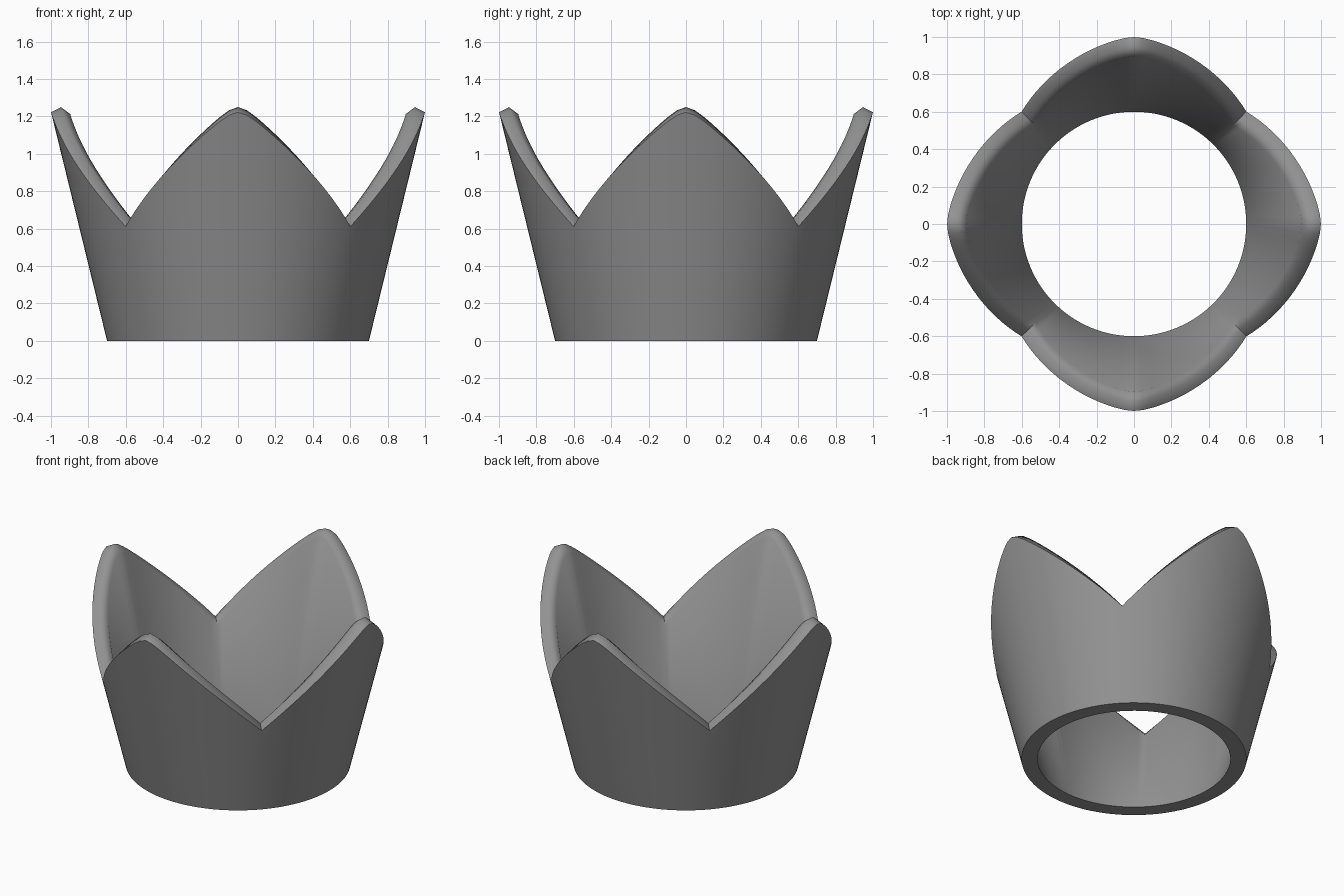
import bpy, bmesh, math

cube = bpy.data.objects.get("Cube")
if cube:
    bpy.data.objects.remove(cube, do_unlink=True)

SEGMENTS = 128
POINTS = 4
FLARE = 0.245      # outward lean of the wall per unit of height
OUTER, INNER = 0.70, 0.60


def crest_height(angle):
    """Straight slopes between rounded peaks and sharp valleys."""
    spacing = 2 * math.pi / POINTS
    off = abs((angle + spacing / 2) % spacing - spacing / 2)
    return 1.2935 - 0.0145 * math.hypot(math.degrees(off), 3)


def wall_section(angle):
    """Closed wall section as (radius, height) pairs."""
    top = crest_height(angle)
    out_z, in_z = top - 0.028, top - 0.037
    return [(OUTER, 0),
            (OUTER + FLARE * out_z, out_z),
            ((OUTER + INNER) / 2 + FLARE * top - 0.01, top),
            (INNER + FLARE * in_z, in_z),
            (INNER, 0)]


# Grey metal
grey = bpy.data.materials.new("grey")
grey.use_nodes = True
colour = (0.29, 0.29, 0.29, 1)
grey.diffuse_color = colour
grey.node_tree.nodes["Principled BSDF"].inputs["Base Color"].default_value = colour

# Flared crown band with a rounded, pointed rim
bm = bmesh.new()
columns = []
for i in range(SEGMENTS):
    a = 2 * math.pi * i / SEGMENTS
    columns.append([bm.verts.new((r * math.cos(a), r * math.sin(a), z))
                    for r, z in wall_section(a)])
for i, here in enumerate(columns):
    there = columns[(i + 1) % SEGMENTS]
    for j in range(len(here)):
        k = (j + 1) % len(here)
        bm.faces.new((here[j], there[j], there[k], here[k]))
bmesh.ops.recalc_face_normals(bm, faces=bm.faces)
mesh = bpy.data.meshes.new("crown_band")
bm.to_mesh(mesh)
bm.free()
mesh.materials.append(grey)

crown = bpy.data.objects.new("crown_band", mesh)
bpy.context.collection.objects.link(crown)
bpy.ops.object.select_all(action="DESELECT")
crown.select_set(True)
bpy.context.view_layer.objects.active = crown
bpy.ops.object.shade_smooth_by_angle(angle=math.radians(65))
